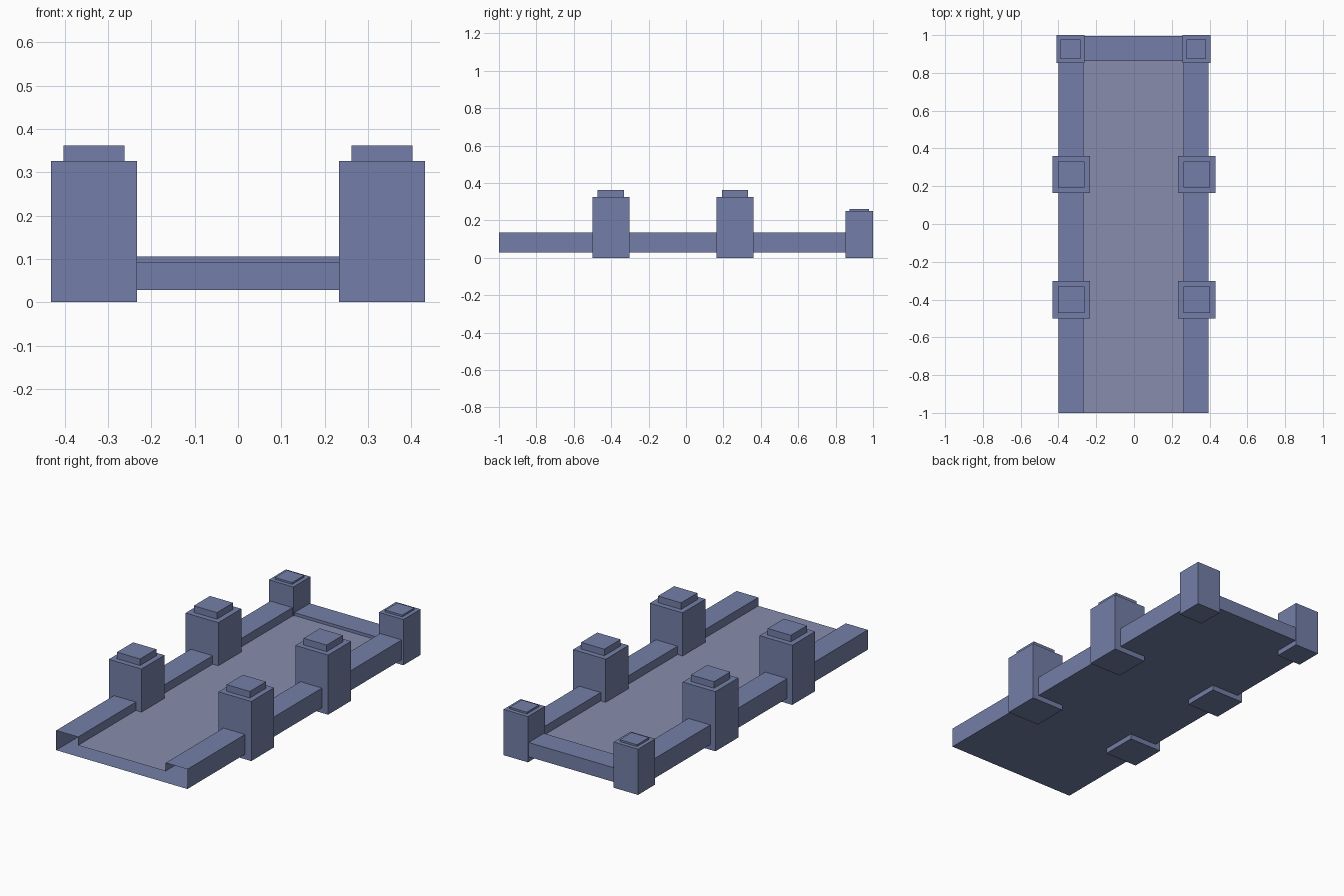
import bpy
from mathutils import Vector

if "Cube" in bpy.data.objects:
    bpy.data.objects.remove(bpy.data.objects["Cube"])


def material(name, rgb):
    m = bpy.data.materials.new(name)
    m.diffuse_color = (*rgb, 1.0)
    m.use_nodes = True
    m.node_tree.nodes["Principled BSDF"].inputs["Base Color"].default_value = m.diffuse_color
    return m


STONE = material("stone", (0.174, 0.212, 0.392))
DECK = material("deck", (0.246, 0.262, 0.413))


def add_mesh(name, verts, faces, mat):
    me = bpy.data.meshes.new(name)
    me.from_pydata(verts, [], faces)
    me.materials.append(mat)
    ob = bpy.data.objects.new(name, me)
    bpy.context.collection.objects.link(ob)
    return ob


def sweep(name, path, offset, mat):
    """Open sheet: a polyline swept along an offset vector."""
    pts = [Vector(p) for p in path]
    n = len(pts)
    verts = pts + [p + Vector(offset) for p in pts]
    faces = [(i, i + 1, n + i + 1, n + i) for i in range(n - 1)]
    return add_mesh(name, verts, faces, mat)


def box(name, cx, cy, half, z0, z1):
    verts = [(cx + sx * half, cy + sy * half, z)
             for z in (z0, z1)
             for sx, sy in ((-1, -1), (1, -1), (1, 1), (-1, 1))]
    faces = [(3, 2, 1, 0), (4, 5, 6, 7)]
    faces += [(i, (i + 1) % 4, (i + 1) % 4 + 4, i + 4) for i in range(4)]
    return add_mesh(name, verts, faces, STONE)


FRONT, BACK = -1.0, 0.994
OUT_L, IN_L, IN_R, OUT_R = -0.40, -0.267, 0.263, 0.394
BASE, FLOOR, RAIL, BACK_RAIL = 0.028, 0.09, 0.136, 0.106

# side rails and underside: one channel section, left open at the front end
section = [(IN_R, FLOOR), (IN_R, RAIL), (OUT_R, RAIL), (OUT_R, BASE),
           (OUT_L, BASE), (OUT_L, RAIL), (IN_L, RAIL), (IN_L, FLOOR)]
sweep("side_rails_and_underside", [(x, FRONT, z) for x, z in section],
      (0, BACK - FRONT, 0), STONE)

# walking surface between the rails
sweep("walkway", [(IN_L, FRONT, FLOOR), (IN_R, FRONT, FLOOR)],
      (0, 0.862 - FRONT, 0), DECK)

# lower rail across the back
sweep("back_rail", [(OUT_R, 0.862, FLOOR), (OUT_R, 0.862, BACK_RAIL),
                    (OUT_R, BACK, BACK_RAIL), (OUT_R, BACK, BASE)],
      (OUT_L - OUT_R, 0, 0), STONE)

# posts with raised caps, mirrored left and right
for side, sx in (("left", -1), ("right", 1)):
    for label, y in (("front", -0.402), ("middle", 0.262)):
        box(f"{side}_{label}_post", sx * 0.332, y, 0.099, 0, 0.326)
        box(f"{side}_{label}_post_cap", sx * 0.332, y, 0.070, 0.326, 0.362)
    cx = sx * 0.333 - 0.003
    box(f"{side}_corner_post", cx, 0.926, 0.074, 0, 0.25)
    box(f"{side}_corner_post_cap", cx, 0.926, 0.052, 0.25, 0.26)
